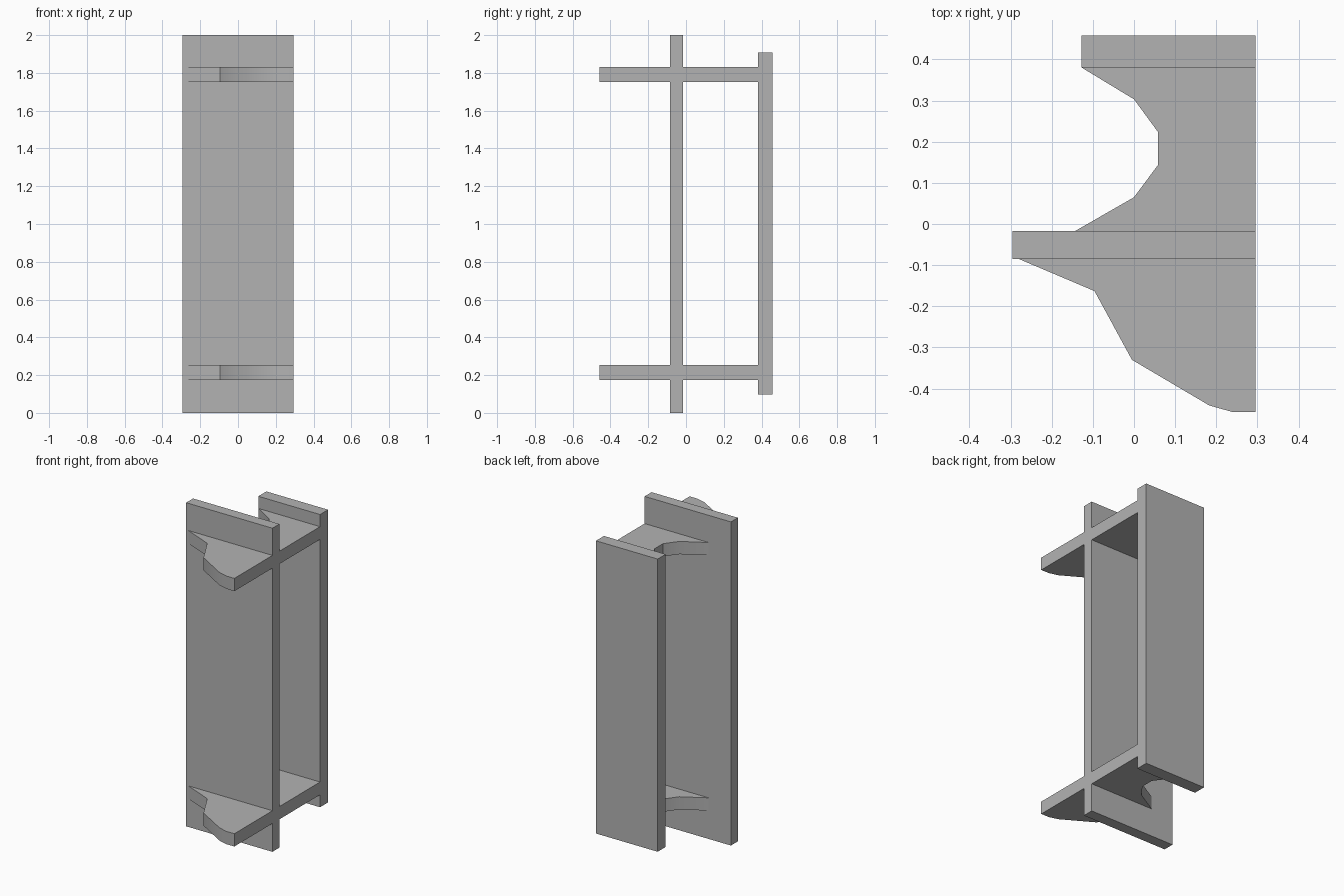
import bpy
import bmesh
import math

cube = bpy.data.objects.get("Cube")
if cube:
    bpy.data.objects.remove(cube, do_unlink=True)

grey = bpy.data.materials.new("plain grey")
grey.use_nodes = True
colour = (0.45, 0.45, 0.45, 1)
grey.diffuse_color = colour
grey.node_tree.nodes["Principled BSDF"].inputs["Base Color"].default_value = colour


def extrude_outline(name, outline, bottom, top):
    """Raise a flat outline into a solid between two heights."""
    bm = bmesh.new()
    face = bm.faces.new([bm.verts.new((x, y, bottom)) for x, y in outline])
    raised = bmesh.ops.extrude_face_region(bm, geom=[face])
    verts = [v for v in raised["geom"] if isinstance(v, bmesh.types.BMVert)]
    bmesh.ops.translate(bm, verts=verts, vec=(0, 0, top - bottom))
    bmesh.ops.recalc_face_normals(bm, faces=bm.faces[:])
    mesh = bpy.data.meshes.new(name)
    bm.to_mesh(mesh)
    bm.free()
    mesh.materials.append(grey)
    obj = bpy.data.objects.new(name, mesh)
    bpy.context.collection.objects.link(obj)
    bpy.ops.object.select_all(action="DESELECT")
    obj.select_set(True)
    bpy.context.view_layer.objects.active = obj
    bpy.ops.object.shade_smooth_by_angle(angle=math.radians(35))
    return obj


def rectangle(x0, x1, y0, y1):
    return [(x0, y0), (x1, y0), (x1, y1), (x0, y1)]


EDGE = 0.295
PLATE_FRONT, PLATE_BACK = -0.085, -0.017
REAR_FRONT, REAR_BACK = 0.38, 0.458

# Upright plates
extrude_outline("front_plate", rectangle(-EDGE, EDGE, PLATE_FRONT, PLATE_BACK), 0, 2)
extrude_outline("rear_plate", rectangle(-0.127, EDGE, REAR_FRONT, REAR_BACK), 0.098, 1.907)

# Bracket in front of the main plate, and web with a scooped side behind it
bracket = [(EDGE, PLATE_FRONT), (-0.28, PLATE_FRONT), (-0.096, -0.163),
           (-0.005, -0.33), (0.183, -0.441), (0.24, -0.457), (EDGE, -0.457)]
web = [(EDGE, REAR_FRONT), (-0.127, REAR_FRONT), (0, 0.303), (0.058, 0.224),
       (0.058, 0.143), (0, 0.065), (-0.143, PLATE_BACK), (EDGE, PLATE_BACK)]

for level, bottom in (("lower", 0.175), ("upper", 1.753)):
    extrude_outline(level + "_front_bracket", bracket, bottom, bottom + 0.079)
    extrude_outline(level + "_web", web, bottom, bottom + 0.079)
